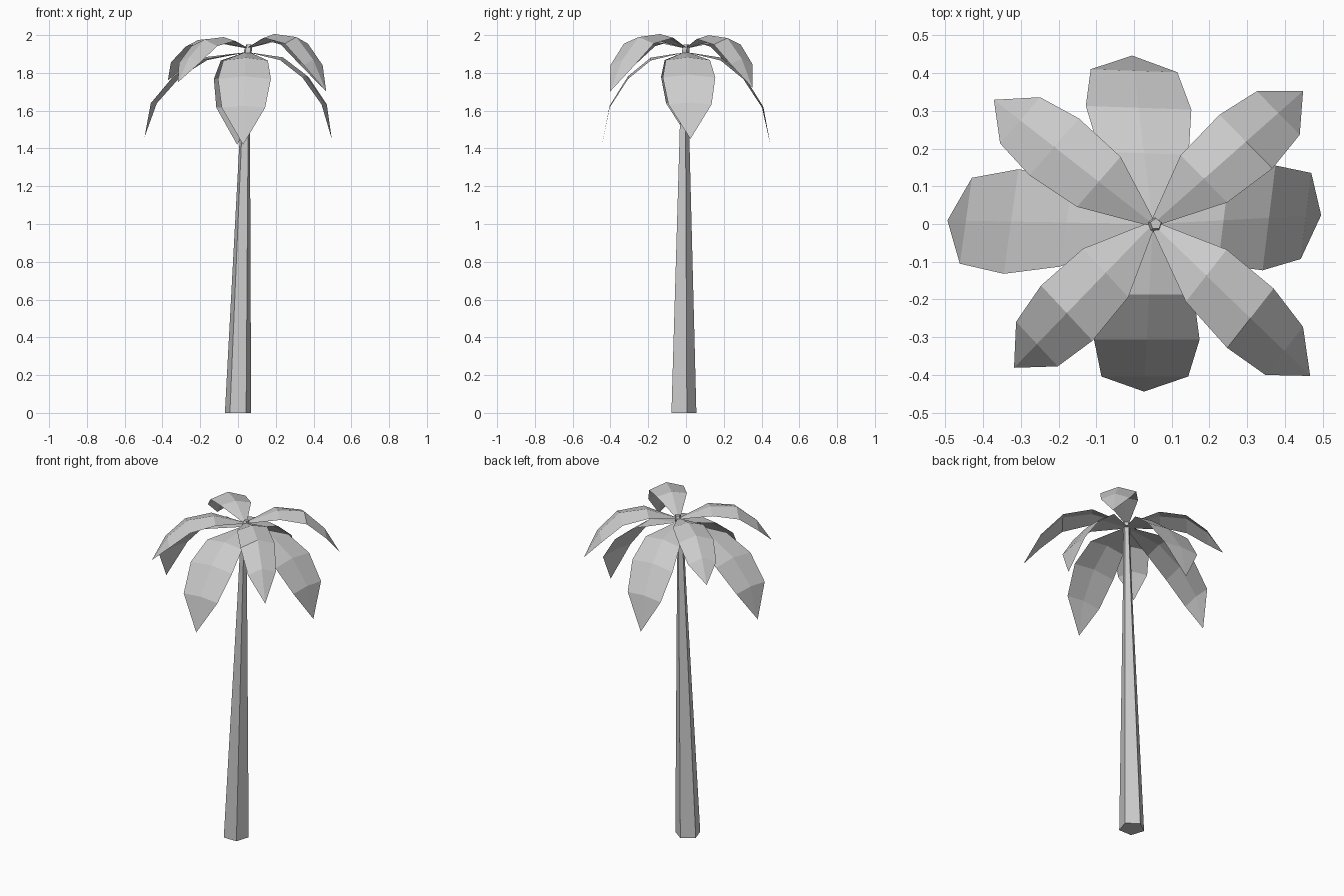
import bpy
import bmesh
from math import radians, sin, cos, pi
from mathutils import Vector

if "Cube" in bpy.data.objects:
    bpy.data.objects.remove(bpy.data.objects["Cube"], do_unlink=True)

grey = bpy.data.materials.new("plain_grey")
grey.use_nodes = True
colour = (0.6, 0.6, 0.6, 1)
grey.diffuse_color = colour
grey.node_tree.nodes["Principled BSDF"].inputs["Base Color"].default_value = colour


def finish(bm, name):
    mesh = bpy.data.meshes.new(name)
    bm.to_mesh(mesh)
    bm.free()
    mesh.materials.append(grey)
    obj = bpy.data.objects.new(name, mesh)
    bpy.context.collection.objects.link(obj)


def tube(name, rings, sides=5):
    """Capped loft through rings of (x, y, z, radius), one flat side to the front."""
    bm = bmesh.new()
    loops = []
    for x, y, z, r in rings:
        angles = [pi / 2 + 2 * pi * i / sides for i in range(sides)]
        loops.append([bm.verts.new((x + r * cos(a), y + r * sin(a), z)) for a in angles])
    for low, high in zip(loops, loops[1:]):
        for i in range(sides):
            j = (i + 1) % sides
            bm.faces.new((low[i], low[j], high[j], high[i]))
    bm.faces.new(loops[0][::-1])
    bm.faces.new(loops[-1])
    finish(bm, name)


def frond(name, profile, base, azimuth, length, tip_z, skew):
    """Folded leaf; profile rows are (fraction of length, drop fraction, half width, fold)."""
    bm = bmesh.new()
    out = Vector((cos(radians(azimuth)), sin(radians(azimuth)), 0))
    turn = radians(azimuth + skew)
    side = Vector((-sin(turn), cos(turn), 0))
    rows = []
    for along, drop, half, fold in profile:
        mid = base + out * along * length
        mid.z += drop * (tip_z - base.z)
        edge = Vector((0, 0, -fold))
        rows.append([bm.verts.new(mid + side * half + edge), bm.verts.new(mid),
                     bm.verts.new(mid - side * half + edge)])
    for a, b in zip(rows, rows[1:]):
        for i in range(2):
            bm.faces.new((a[i], a[i + 1], b[i + 1], b[i]))
    tip = bm.verts.new(base + out * length + Vector((0, 0, tip_z - base.z)))
    for i in range(2):
        bm.faces.new((rows[-1][i], rows[-1][i + 1], tip))
    bmesh.ops.recalc_face_normals(bm, faces=bm.faces)
    if sum(f.normal.z for f in bm.faces) < 0:
        bmesh.ops.reverse_faces(bm, faces=bm.faces)
    finish(bm, name)


# Leaning trunk with a small crown stub
tube("trunk", [(0, -0.018, 0, 0.073), (0.036, -0.011, 1.45, 0.029), (0.047, -0.008, 1.88, 0.019)])
tube("crown_stub", [(0.047, -0.008, 1.88, 0.019), (0.053, -0.003, 1.92, 0.022),
                    (0.058, 0, 1.95, 0.015)])

# Drooping lower fronds
lower = [(0, 0, 0.01, 0), (0.42, 0.06, 0.118, 0.015),
         (0.69, 0.26, 0.14, 0.015), (0.91, 0.58, 0.115, 0.01)]
for name, *shape in [("lower_frond_left", 3, 0.447, 1.45, -10),
                     ("lower_frond_back", 97, 0.45, 1.42, -9),
                     ("lower_frond_right", 179, 0.545, 1.46, -7),
                     ("lower_frond_front", 267, 0.445, 1.42, 3)]:
    frond(name, lower, Vector((0.05, 0, 1.91)), *shape)

# Arching upper fronds
upper = [(0, 0, 0.008, 0), (0.34, -0.33, 0.088, 0.02),
         (0.62, -0.26, 0.1, 0.035), (0.835, 0.26, 0.081, 0.03)]
for name, *shape in [("upper_frond_back_left", 41.5, 0.532, 1.72, 3),
                     ("upper_frond_back_right", 142, 0.535, 1.76, -3),
                     ("upper_frond_front_right", 226, 0.53, 1.75, -3),
                     ("upper_frond_front_left", 316, 0.58, 1.70, 6)]:
    frond(name, upper, Vector((0.05, 0, 1.93)), *shape)
